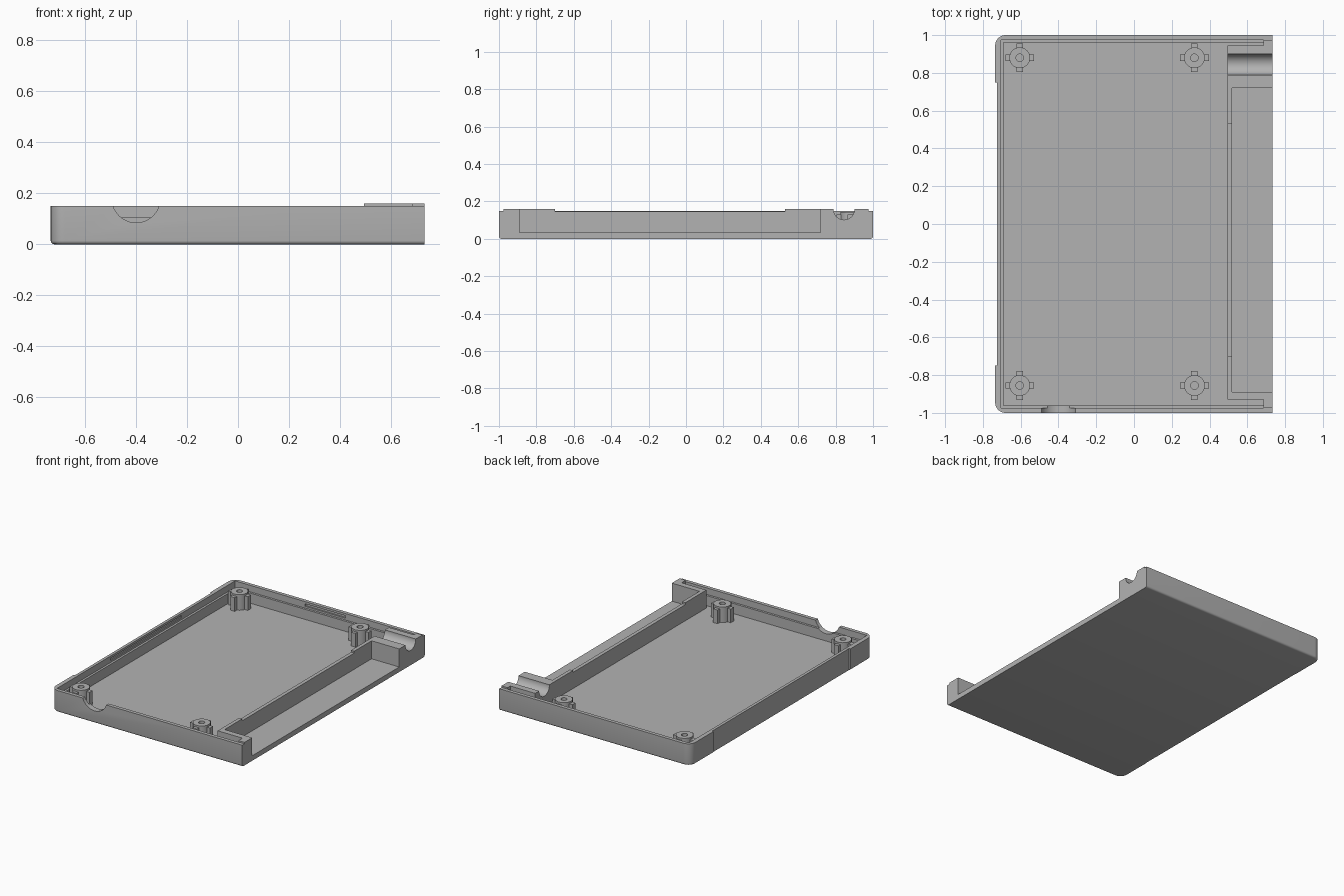
import bpy, bmesh, math
from mathutils import Matrix, Vector

cube = bpy.data.objects.get("Cube")
if cube:
    bpy.data.objects.remove(cube, do_unlink=True)

grey = bpy.data.materials.new("plain_grey")
grey.use_nodes = True
GREY = (0.45, 0.45, 0.45, 1)
grey.diffuse_color = GREY
grey.node_tree.nodes["Principled BSDF"].inputs["Base Color"].default_value = GREY

RIM, TOP, FLOOR, LEDGE = 0.15, 0.16, 0.035, 0.105
OVER = 0.3
RIGHT = 0.732


def finish(bm, name):
    bmesh.ops.recalc_face_normals(bm, faces=bm.faces[:])
    mesh = bpy.data.meshes.new(name)
    bm.to_mesh(mesh)
    bm.free()
    mesh.materials.append(grey)
    ob = bpy.data.objects.new(name, mesh)
    bpy.context.collection.objects.link(ob)
    return ob


def add_prism(bm, outline, z0, z1):
    face = bm.faces.new([bm.verts.new((x, y, z0)) for x, y in outline])
    top = bmesh.ops.extrude_face_region(bm, geom=[face])["geom"]
    bmesh.ops.translate(bm, vec=(0, 0, z1 - z0),
                        verts=[v for v in top if isinstance(v, bmesh.types.BMVert)])


def prism(outline, z0, z1, name="cutter"):
    bm = bmesh.new()
    add_prism(bm, outline, z0, z1)
    return finish(bm, name)


def rect(x0, x1, y0, y1):
    return [(x0, y0), (x1, y0), (x1, y1), (x0, y1)]


def box(x0, x1, y0, y1, z0, z1=OVER):
    return prism(rect(x0, x1, y0, y1), z0, z1)


def rod(centre, radius, length, axis, sides=48):
    bm = bmesh.new()
    turn = Vector((0, 0, 1)).rotation_difference(Vector(axis)).to_matrix().to_4x4()
    bmesh.ops.create_cone(bm, cap_ends=True, segments=sides, radius1=radius, radius2=radius,
                          depth=length, matrix=Matrix.Translation(centre) @ turn)
    return finish(bm, "cutter")


def cut(target, cutter):
    mod = target.modifiers.new("cut", "BOOLEAN")
    mod.operation, mod.solver, mod.object = "DIFFERENCE", "EXACT", cutter
    bpy.ops.object.select_all(action="DESELECT")
    bpy.context.view_layer.objects.active = target
    target.select_set(True)
    bpy.ops.object.modifier_apply(modifier=mod.name)
    bpy.data.objects.remove(cutter, do_unlink=True)


def smooth(ob):
    bpy.ops.object.select_all(action="DESELECT")
    bpy.context.view_layer.objects.active = ob
    ob.select_set(True)
    bpy.ops.object.shade_smooth_by_angle(angle=math.radians(30))


# Solid tray block: rounded left corners and rounded bottom edge, flat right side
bm = bmesh.new()
add_prism(bm, rect(-0.735, RIGHT, -1, 1), 0, TOP)
uprights = [e for e in bm.edges if all(v.co.x < 0 for v in e.verts)
            and abs(e.verts[0].co.z - e.verts[1].co.z) > 0.1]
bmesh.ops.bevel(bm, geom=uprights, offset=0.055, segments=8, profile=0.5, affect="EDGES")
base = [e for e in bm.edges if all(v.co.z < 0.001 for v in e.verts)
        and not all(v.co.x > RIGHT - 0.001 for v in e.verts)]
bmesh.ops.bevel(bm, geom=base, offset=0.014, segments=4, profile=0.5, affect="EDGES")
tray = finish(bm, "tray")

# Lower the rim, leaving the raised end blocks
cut(tray, box(-0.9, 0.495, -1.1, 1.1, RIM))
cut(tray, box(0.4, 0.9, -1.1, -0.975, RIM))
cut(tray, box(0.4, 0.9, 0.975, 1.1, RIM))
cut(tray, box(0.4, 0.9, -0.7, 0.53, RIM - 0.003))


# Main cavity with slots reaching into the end blocks, then the rim ledge
def cavity(left, side):
    return [(left, -side), (0.685, -side), (0.685, -0.93), (0.495, -0.93),
            (0.495, 0.945), (0.685, 0.945), (0.685, side), (left, side)]


cut(tray, prism(cavity(-0.69, 0.96), FLOOR, OVER))
cut(tray, prism(cavity(-0.705, 0.975), LEDGE, OVER + 0.02))

# Open bay on the right
cut(tray, box(0.52, 0.9, -0.89, 0.72, FLOOR))

# Half-round channel, front finger notch and shallow left-side recess
cut(tray, rod((0.65, 0.845, 0.158), 0.056, 0.4, (1, 0, 0)))
cut(tray, rod((-0.4, -1.0, 0.18), 0.095, 0.2, (0, 1, 0)))
cut(tray, box(-0.9, -0.725, -0.75, 0.75, -0.1))

# Snap grooves inside the back and left walls
cut(tray, box(-0.17, 0.14, 0.95, 0.985, 0.118, 0.135))
cut(tray, box(-0.713, -0.695, -0.39, 0.39, 0.118, 0.135))
smooth(tray)

# Screw posts with four ribs each
for side, y in (("front", -0.855), ("back", 0.88)):
    for hand, x in (("right", -0.605), ("left", 0.32)):
        post = rod((x, y, 0.085), 0.055, 0.116, (0, 0, 1), 32)
        post.name = f"{side}_{hand}_post"
        cut(post, rod((x, y, 0.15), 0.02, 0.2, (0, 0, 1), 24))
        smooth(post)
        bm = bmesh.new()
        for k in range(4):
            c, s = round(math.cos(k * math.pi / 2)), round(math.sin(k * math.pi / 2))
            add_prism(bm, [(x + c * u - s * v, y + s * u + c * v)
                           for u, v in rect(0.04, 0.076, -0.017, 0.017)], 0.03, 0.13)
        finish(bm, f"{side}_{hand}_post_ribs")
